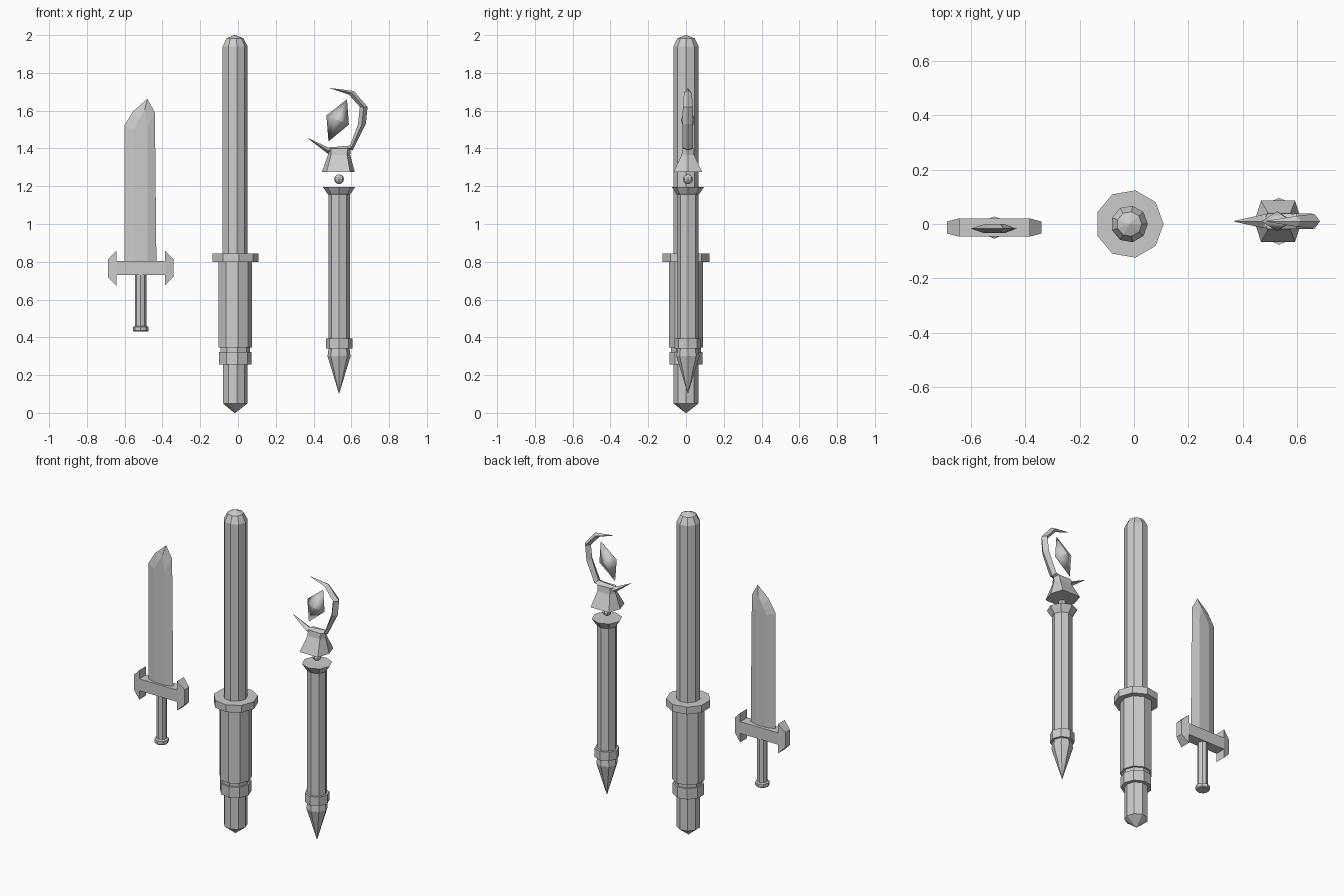
import bpy, bmesh
from math import cos, sin, pi

if "Cube" in bpy.data.objects:
    bpy.data.objects.remove(bpy.data.objects["Cube"])


def make(name, verts, faces, smooth=False):
    me = bpy.data.meshes.new(name)
    me.from_pydata(verts, [], faces)
    bm = bmesh.new()
    bm.from_mesh(me)
    bmesh.ops.remove_doubles(bm, verts=bm.verts, dist=1e-5)
    bmesh.ops.recalc_face_normals(bm, faces=bm.faces)
    for f in bm.faces:
        f.smooth = smooth
    bm.to_mesh(me)
    bm.free()
    ob = bpy.data.objects.new(name, me)
    bpy.context.collection.objects.link(ob)
    return ob


def loft(name, rings, smooth=False):
    """Skin a list of equal-length vertex rings and cap both ends."""
    n = len(rings[0])
    verts = [v for r in rings for v in r]
    faces = [(i * n + k, i * n + (k + 1) % n, (i + 1) * n + (k + 1) % n, (i + 1) * n + k)
             for i in range(len(rings) - 1) for k in range(n)]
    faces += [tuple(range(n)), tuple(range(len(verts) - n, len(verts)))]
    return make(name, verts, faces, smooth)


def turned(name, cx, cy, n, profile, sy=1.0):
    """n-sided turned part from (radius, z) pairs; a corner points to +x."""
    return loft(name, [[(cx + max(r, 1e-4) * cos(2 * pi * k / n),
                         cy + max(r, 1e-4) * sin(2 * pi * k / n) * sy, z)
                        for k in range(n)] for r, z in profile])


# Central staff
SX = -0.017
turned("staff_end", SX, 0, 9, [(.003, 0), (.067, .05), (.067, .26)])
turned("staff_lower_ring", SX, 0, 9, [(.089, .255), (.089, .322)])
turned("staff_neck", SX, 0, 9, [(.08, .32), (.08, .35)])
turned("staff_grip", SX, 0, 9, [(.092, .345), (.092, .805)])
turned("staff_guard_disc", SX, 0, 9, [(.126, .80), (.126, .845)])
turned("staff_shaft", SX, 0, 9, [(.068, .84), (.068, 1.94), (.046, 1.983), (.003, 2.0)])

# Sword grip and pommel
BX, BY = -.515, -.013
turned("sword_grip", BX, BY, 8, [(.03, .45), (.03, .74)])
turned("sword_pommel", BX, BY, 8, [(.036, .43), (.041, .435), (.041, .455), (.03, .46)])

# Sword guard: bar with mirrored tapering prongs
loft("sword_guard_bar", [[(x, -.047, .73), (x, .02, .73), (x, .02, .803), (x, -.047, .803)]
                         for x in (-.648, -.385)])
for side, name in ((-1, "sword_guard_prong_left"), (1, "sword_guard_prong_right")):
    loft(name, [[(BX + side * d, BY + s * h, z) for s, z in
                 ((-1, z0), (1, z0), (1, z1), (-1, z1))]
                for d, h, z0, z1 in ((.129, .034, .675, .857), (.174, .022, .72, .812))])

# Sword blade: sharp outline with a raised flat on both faces
edge = [(-.602, .80), (-.602, 1.52), (-.555, 1.597), (-.48, 1.663), (-.44, 1.59), (-.432, .80)]
flat = [(-.551, .80), (-.551, 1.50), (-.527, 1.55), (-.494, 1.605), (-.479, 1.51), (-.479, .80)]
loft("sword_blade", [[(x, -.017 + y, z) for x, z in pts]
                     for pts, y in ((flat, -.017), (edge, 0), (flat, .017))])

# Wand shaft
WX, WY = .535, .01
turned("wand_spike", WX, WY, 8, [(0, .10), (.061, .30), (.055, .345)])
turned("wand_collar", WX, WY, 8, [(.07, .34), (.07, .395)])
turned("wand_shaft", WX, WY, 8, [(.057, .39), (.057, 1.155), (.065, 1.165), (.086, 1.197)])

# Floating bead
bpy.ops.mesh.primitive_uv_sphere_add(segments=8, ring_count=6, radius=.026,
                                     location=(WX, WY, 1.237))
bpy.context.object.name = "wand_bead"

# Wand head socket
rings = []
for z, hx, hy, cx in ((1.275, .087, .08, .531), (1.365, .059, .035, .535),
                      (1.40, .06, .03, .536)):
    rings.append([(cx + hx * a, WY + hy * b, z) for a, b in
                  ((1, 0), (.72, .95), (-.72, .95), (-1, 0), (-.72, -.95), (.72, -.95))])
loft("wand_socket", rings)

# Crescent: diamond section between outer and inner arcs, pointed at both ends
arc = [(.368, 1.455, .369, 1.456, .001), (.476, 1.372, .478, 1.405, .025),
       (.608, 1.393, .593, 1.415, .028), (.677, 1.53, .635, 1.526, .028),
       (.686, 1.62, .645, 1.62, .027), (.614, 1.704, .587, 1.685, .02),
       (.486, 1.72, .487, 1.719, .001)]
loft("wand_crescent", [[(ox, WY, oz), ((ox + ix) / 2, WY + h, (oz + iz) / 2), (ix, WY, iz),
                        ((ox + ix) / 2, WY - h, (oz + iz) / 2)] for ox, oz, ix, iz, h in arc])

# Floating gem: softly domed lozenge
gem = [(.577, 1.66), (.587, 1.526), (.479, 1.437), (.468, 1.575)]
gx, gz = .528, 1.55
loft("wand_gem", [[(gx + (x - gx) * s, WY + y, gz + (z - gz) * s) for x, z in gem]
                  for s, y in ((.01, -.036), (1, 0), (.01, .036))], smooth=True)
